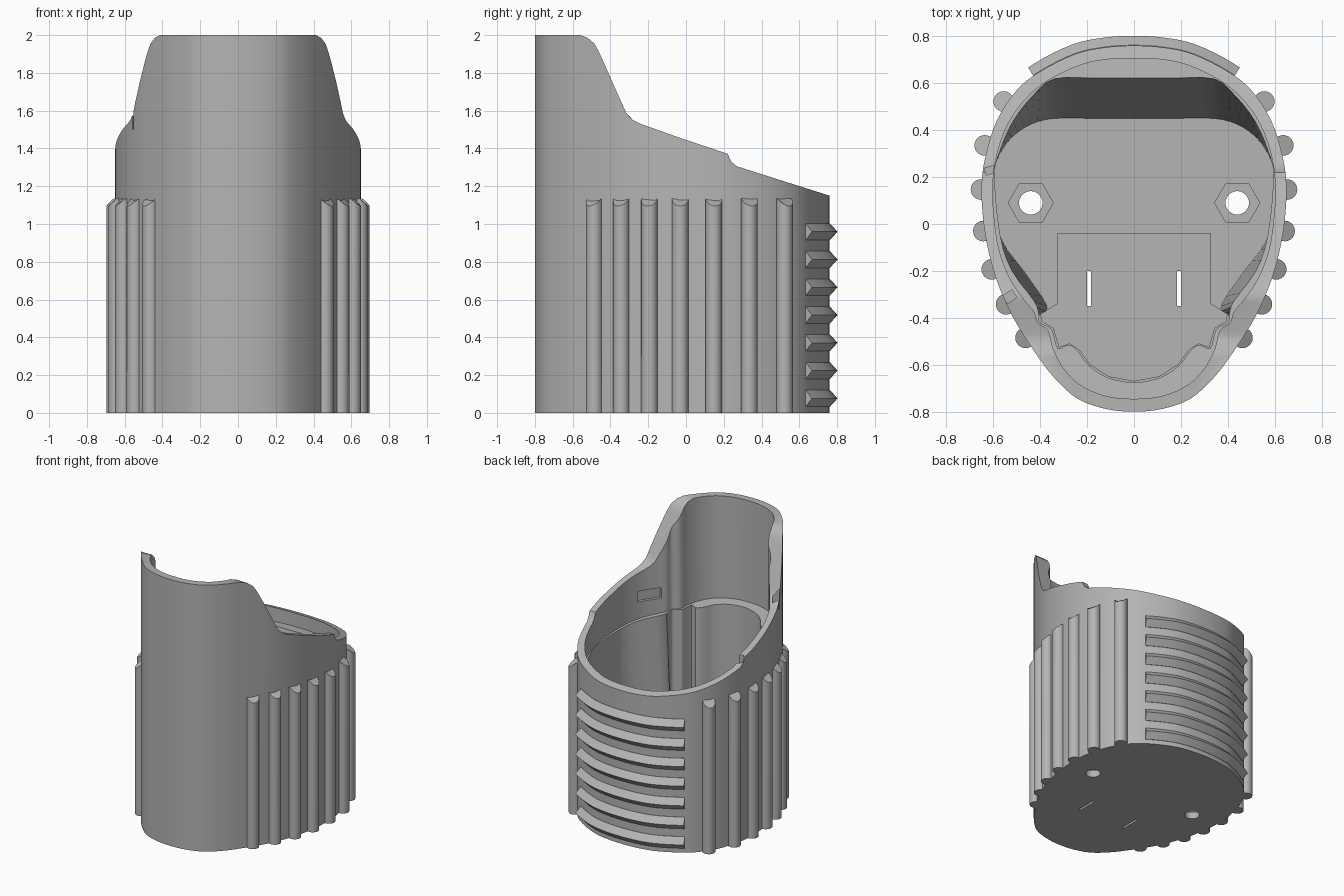
import bpy, bmesh, math
from mathutils import Vector

cube = bpy.data.objects.get("Cube")
if cube:
    bpy.data.objects.remove(cube, do_unlink=True)

grey = bpy.data.materials.new("plain grey")
grey.use_nodes = True
grey.diffuse_color = (0.46, 0.46, 0.46, 1)
grey.node_tree.nodes["Principled BSDF"].inputs["Base Color"].default_value = (0.46, 0.46, 0.46, 1)


def mirrored(half):
    """Close a half outline (first and last points on x = 0) across x."""
    return [Vector(p) for p in half] + [Vector((-x, y)) for x, y in half[-2:0:-1]]


def smooth_loop(pts, steps=4):
    """Catmull-Rom resampling of a closed loop."""
    out, n = [], len(pts)
    for i in range(n):
        a, b, c, d = (pts[(i + k) % n] for k in (-1, 0, 1, 2))
        for s in range(steps):
            t = s / steps
            out.append(0.5 * (2 * b + (c - a) * t + (2 * a - 5 * b + 4 * c - d) * t ** 2
                              + (3 * b - 3 * c + d - a) * t ** 3))
    return out


def loft(name, rings):
    """Solid skin through rings of equal point count, capped at both ends."""
    bm = bmesh.new()
    loops = [[bm.verts.new(p) for p in ring] for ring in rings]
    n = len(loops[0])
    for lo, hi in zip(loops, loops[1:]):
        for i in range(n):
            j = (i + 1) % n
            bm.faces.new((lo[i], lo[j], hi[j], hi[i]))
    bm.faces.new(loops[0][::-1])
    bm.faces.new(loops[-1])
    bmesh.ops.recalc_face_normals(bm, faces=bm.faces)
    mesh = bpy.data.meshes.new(name)
    bm.to_mesh(mesh)
    bm.free()
    mesh.materials.append(grey)
    obj = bpy.data.objects.new(name, mesh)
    bpy.context.collection.objects.link(obj)
    return obj


def prism(name, pts, z0, z1):
    return loft(name, [[(p[0], p[1], z) for p in pts] for z in (z0, z1)])


def disc(x, y, r, n):
    return [(x + r * math.cos(math.tau * i / n), y + r * math.sin(math.tau * i / n)) for i in range(n)]


def rect(x, y, w, d, angle=0):
    c, s = math.cos(angle), math.sin(angle)
    corners = [(-w / 2, -d / 2), (w / 2, -d / 2), (w / 2, d / 2), (-w / 2, d / 2)]
    return [(x + u * c - v * s, y + u * s + v * c) for u, v in corners]


def activate(obj):
    bpy.ops.object.select_all(action='DESELECT')
    obj.select_set(True)
    bpy.context.view_layer.objects.active = obj


def cut(target, cutter):
    mod = target.modifiers.new("cut", 'BOOLEAN')
    mod.operation, mod.solver, mod.object = 'DIFFERENCE', 'EXACT', cutter
    activate(target)
    bpy.ops.object.modifier_apply(modifier=mod.name)
    bpy.data.objects.remove(cutter, do_unlink=True)


def shade(obj, angle=30):
    activate(obj)
    bpy.ops.object.shade_smooth_by_angle(angle=math.radians(angle))


# Outer body outline
outer = smooth_loop(mirrored([
    (0, -.8), (.12, -.788), (.24, -.745), (.34, -.655), (.42, -.55), (.52, -.39), (.592, -.22),
    (.635, -.04), (.65, .14), (.635, .28), (.585, .44), (.5, .57), (.4, .65), (.25, .725),
    (.12, .753), (0, .76)]))
body = prism("body_shell", outer, 0, 2)

# Sloping rim with the tall front shield
rim = [(-.56, 2), (-.52, 1.985), (-.485, 1.955), (-.46, 1.91), (-.34, 1.64), (-.315, 1.585),
       (-.28, 1.55), (-.24, 1.53), (0, 1.445), (.22, 1.372), (.24, 1.33), (.27, 1.305),
       (.76, 1.15), (.95, 1.09), (.95, 2.2), (-.56, 2.2)]
cut(body, loft("rim_cutter", [[(x, y, z) for y, z in rim] for x in (-1, 1)]))


# Upper cavity, ending on a gently sloping ledge
def ledge(y):
    return 1.15 - .12 * y


upper = smooth_loop(mirrored([
    (0, -.745), (.12, -.733), (.23, -.685), (.3, -.615), (.345, -.53), (.365, -.455), (.41, -.42),
    (.425, -.375), (.47, -.32), (.53, -.23), (.575, -.11), (.595, .02), (.602, .15), (.588, .28),
    (.54, .42), (.46, .535), (.36, .615), (.22, .68), (.1, .703), (0, .706)]))
cut(body, loft("upper_cutter", [[(p.x, p.y, ledge(p.y)) for p in upper],
                                [(p.x, p.y, 2.1) for p in upper]]))

# Lower cavity: the back and side walls lean outward towards the top
FLOOR = .08
front_half = [(0, -.675), (.11, -.655), (.19, -.605), (.24, -.54), (.28, -.515), (.325, -.53),
              (.35, -.45), (.4, -.42), (.405, -.39)]
base = smooth_loop(mirrored(front_half + [
    (.37, -.35), (.47, -.2), (.57, -.05), (.594, .2), (.575, .29), (.52, .37), (.44, .425),
    (.34, .45), (.17, .45), (0, .45)]), 3)
top = smooth_loop(mirrored(front_half + [
    (.425, -.33), (.52, -.2), (.57, -.05), (.594, .2), (.572, .31), (.515, .44), (.43, .55),
    (.34, .622), (.17, .625), (0, .625)]), 3)
cut(body, loft("lower_cutter", [[(p.x, p.y, FLOOR) for p in base],
                                [(p.x, p.y, ledge(p.y) + .02) for p in top]]))

# Shallow floor recess
recess = mirrored([(x * .98, y + .006) for x, y in front_half] + [(.325, -.34), (.325, -.04), (0, -.04)])
cut(body, prism("recess_cutter", recess, FLOOR - .012, FLOOR + .05))

# Screw holes with hexagonal seats, and strap slots
for side in (-1, 1):
    cut(body, prism("hole_cutter", disc(side * .44, .09, .05, 32), -.1, .3))
    cut(body, prism("hex_cutter", disc(side * .44, .09, .096, 6), FLOOR - .03, FLOOR + .1))
    cut(body, prism("slot_cutter", rect(side * .192, -.275, .016, .15), -.1, .3))

# Inner wall pocket and small rim notches
cut(body, prism("pocket_cutter", rect(.5, -.28, .04, .17, -.58), 1.3, 1.38))
cut(body, prism("notch_cutter", rect(-.61, .23, .05, .03, .3), 1.27, 1.5))
cut(body, prism("notch_cutter", rect(-.53, -.31, .05, .04, .6), 1.5, 1.7))
shade(body)

# Vertical grip ribs with sloped tops
ribs = [(.555, .522), (.636, .335), (.652, .147), (.642, -.03), (.606, -.193), (.545, -.342), (.462, -.485)]
for side in (-1, 1):
    for x, y in ribs:
        out = Vector((side * x, y * .7)).normalized()
        ring = [Vector(p) for p in disc(side * x, y, .044, 24)]
        centre = Vector((side * x, y))
        # keep the inner half inside the wall
        for p in ring:
            depth = (p - centre).dot(out)
            if depth < -.02:
                p -= out * (depth + .02)
        rib = loft("grip_rib", [[(p.x, p.y, 0) for p in ring],
                                [(p.x, p.y, 1.135 - .9 * max(0, (p - centre).dot(out))) for p in ring]])
        shade(rib)

# Pointed horizontal ribs wrapped around the back
arc = [p for p in outer if p.y > .4 and abs(p.x) < .44]
arc.sort(key=lambda p: p.x)
normals = []
for i in range(len(arc)):
    t = arc[min(i + 1, len(arc) - 1)] - arc[max(i - 1, 0)]
    normals.append(Vector((-t.y, t.x)).normalized())
for k in range(7):
    z = .077 + k * .147
    section = [(-.012, -.044), (.002, -.044), (.042, 0), (.002, .044), (-.012, .044)]
    rings = [[(p.x + n.x * d, p.y + n.y * d, z + h) for d, h in section] for p, n in zip(arc, normals)]
    shade(loft("back_rib", rings))
